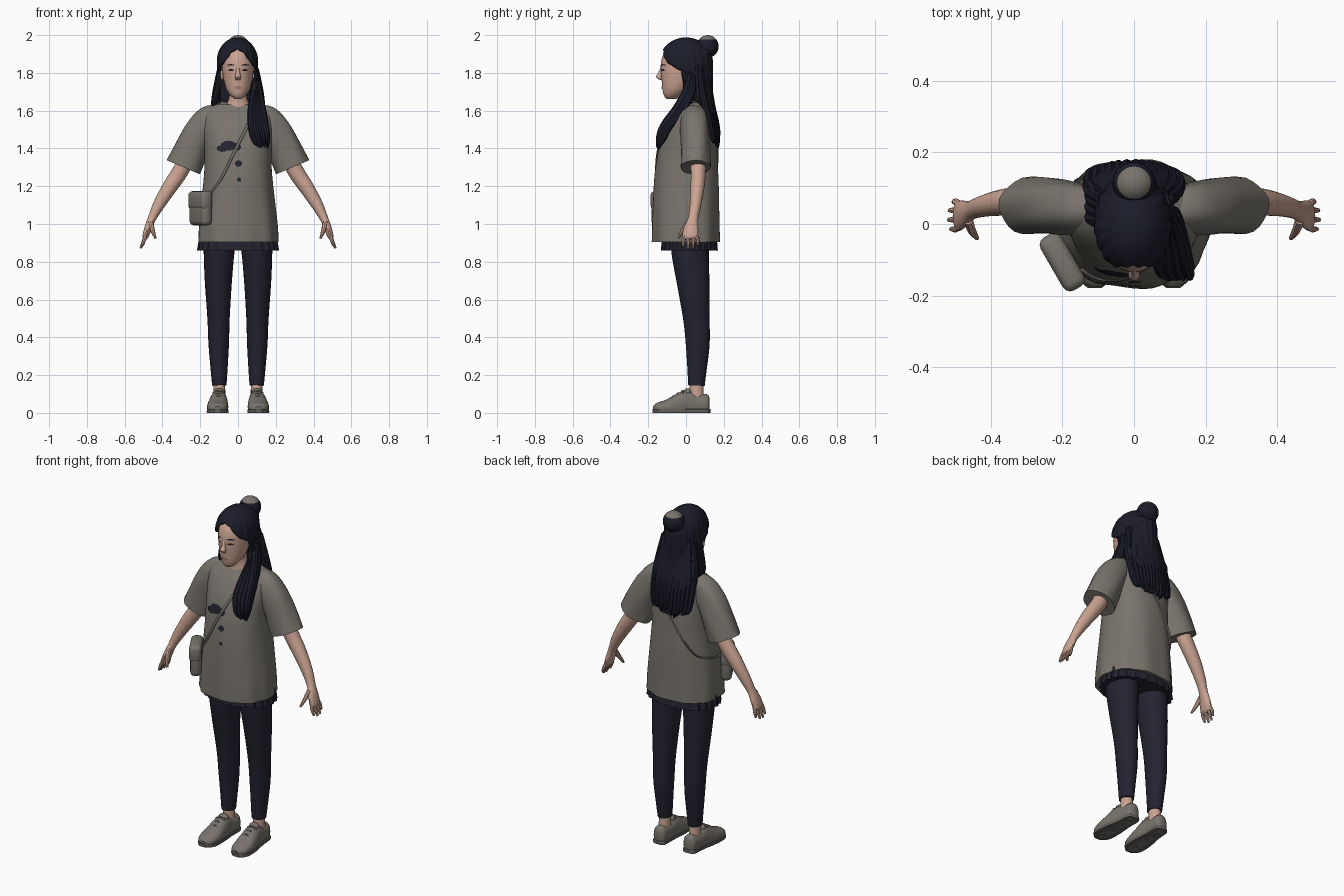
import bpy, bmesh, math, random
from mathutils import Vector, Matrix

if "Cube" in bpy.data.objects:
    bpy.data.objects.remove(bpy.data.objects["Cube"])

random.seed(4)
X, Y, Z = Vector((1, 0, 0)), Vector((0, 1, 0)), Vector((0, 0, 1))


def material(name, rgb):
    m = bpy.data.materials.new(name)
    m.diffuse_color = (*rgb, 1)
    m.use_nodes = True
    m.node_tree.nodes["Principled BSDF"].inputs["Base Color"].default_value = m.diffuse_color
    return m


GRAY = material("warm gray cloth", (0.19, 0.175, 0.15))
SOLE = material("dark gray rubber", (0.12, 0.11, 0.10))
SKIN = material("skin", (0.60, 0.37, 0.29))
LIPS = material("lips", (0.42, 0.19, 0.16))
HAIR = material("black hair", (0.011, 0.012, 0.022))
NAVY = material("dark navy cloth", (0.017, 0.017, 0.030))


def finish(name, bm, mats, mirror=False):
    bmesh.ops.recalc_face_normals(bm, faces=bm.faces[:])
    me = bpy.data.meshes.new(name)
    bm.to_mesh(me)
    bm.free()
    for m in mats:
        me.materials.append(m)
    ob = bpy.data.objects.new(name, me)
    bpy.context.collection.objects.link(ob)
    if mirror:
        ob.modifiers.new("mirror", 'MIRROR').use_mirror_merge = False
    return ob


def dense(secs, k=4):
    """Catmull-Rom resampling of (x, y, z, ru, rv) sections."""
    out = []
    for i in range(len(secs) - 1):
        p = [secs[max(0, min(len(secs) - 1, i + d))] for d in (-1, 0, 1, 2)]
        for j in range(k):
            t = j / k
            out.append(tuple(
                0.5 * (2 * b + (c - a) * t + (2 * a - 5 * b + 4 * c - d) * t * t
                       + (3 * b - a - 3 * c + d) * t ** 3) for a, b, c, d in zip(*p)))
    return out + [tuple(secs[-1])]


def tube(name, secs, mat, n=16, ref=Y, e=2.0, k=4, level=False, fold=None,
         floor=False, mirror=False, bm=None):
    """Skin through elliptical sections; level keeps every ring horizontal."""
    own = bm is None
    bm = bm or bmesh.new()
    secs = dense(secs, k) if k > 1 else secs
    pts = [Vector(s[:3]) for s in secs]
    rings = []
    for i, s in enumerate(secs):
        t = Z if level else (pts[min(i + 1, len(pts) - 1)] - pts[max(i - 1, 0)]).normalized()
        u = ref.cross(t).normalized()
        v = t.cross(u)
        ring = []
        for j in range(n):
            a = 2 * math.pi * j / n
            c, d = math.cos(a), math.sin(a)
            f = fold(a, s[2]) if fold else 1
            p = pts[i] + u * (max(s[3], .001) * f * math.copysign(abs(c) ** (2 / e), c)) \
                + v * (max(s[4], .001) * f * math.copysign(abs(d) ** (2 / e), d))
            if floor:
                p.z = max(p.z, 0)
            ring.append(bm.verts.new(p))
        rings.append(ring)
    for r, q in zip(rings, rings[1:]):
        for j in range(n):
            bm.faces.new((r[j], r[(j + 1) % n], q[(j + 1) % n], q[j]))
    bm.faces.new(rings[0])
    bm.faces.new(rings[-1])
    return finish(name, bm, [mat], mirror) if own else None


def surface_y(secs, e, x, z, side):
    """Depth of a level skin at (x, z), on its front (-1) or back (+1)."""
    for a, b in zip(secs, secs[1:]):
        if min(a[2], b[2]) <= z <= max(a[2], b[2]):
            t = (z - a[2]) / (b[2] - a[2])
            s = [p + (q - p) * t for p, q in zip(a, b)]
            return s[1] + side * s[4] * max(0, 1 - abs((x - s[0]) / s[3]) ** e) ** (1 / e)
    return 0


def plates(name, secs, e, spots, mat, lift=0.004, mirror=False):
    """Thin oval patches lying on the front of a level skin."""
    bm = bmesh.new()
    for x, z, rx, rz in spots:
        rows = []
        for f in (0.0, 0.5, 1.0):
            rows.append([])
            for j in range(16):
                a = math.pi * j / 8
                px, pz = x + f * rx * math.cos(a), z + f * rz * math.sin(a)
                rows[-1].append(bm.verts.new((px, surface_y(secs, e, px, pz, -1) - lift, pz)))
        for r, q in zip(rows, rows[1:]):
            for j in range(16):
                bm.faces.new((r[j], r[(j + 1) % 16], q[(j + 1) % 16], q[j]))
    bmesh.ops.remove_doubles(bm, verts=bm.verts[:], dist=1e-5)
    return finish(name, bm, [mat], mirror)


def ball(name, loc, size, mat, mirror=False, extra=()):
    bm = bmesh.new()
    bmesh.ops.create_uvsphere(bm, u_segments=24, v_segments=14, radius=1,
                              matrix=Matrix.Translation(loc) @ Matrix.Diagonal((*size, 1)))
    return finish(name, bm, [mat, *extra], mirror)


# Head, neck and face
head = [(0, -.075, 1.663, .018, .028), (0, -.07, 1.68, .04, .047), (0, -.055, 1.71, .06, .069),
        (0, -.04, 1.75, .073, .088), (0, -.025, 1.80, .082, .108), (0, -.015, 1.85, .086, .118),
        (0, -.005, 1.90, .08, .113), (0, 0, 1.945, .055, .08), (0, 0, 1.965, .02, .03)]
tube("head", head, SKIN, n=32, level=True)
head = dense(head)
tube("neck", [(0, .02, 1.59, .085, .06), (0, .018, 1.63, .062, .052), (0, .008, 1.68, .046, .045),
              (0, 0, 1.75, .046, .05)], SKIN, n=24, level=True)
tube("nose", [(0, -.126, 1.835, .008, .006), (0, -.135, 1.80, .011, .012),
              (0, -.142, 1.778, .016, .016), (0, -.13, 1.762, .012, .008)], SKIN, level=True)
ball("ear", (.084, .0, 1.79), (.01, .02, .03), SKIN, True)
plates("eye", head, 2, [(.036, 1.815, .016, .005)], HAIR, .002, True)
plates("eyebrow", head, 2, [(.038, 1.842, .021, .004)], HAIR, .002, True)
plates("mouth", head, 2, [(0, 1.722, .024, .008)], LIPS, .004)
tube("earring", [(.088, -.012, 1.765, .003, .003), (.09, -.014, 1.69, .004, .004)], SOLE,
     n=6, k=1, mirror=True)

# Shirt body with hem folds and a neckline that dips at the front
shirt = [(0, 0, .905, .211, .179), (0, 0, 1.0, .207, .177), (0, .002, 1.2, .186, .172),
         (0, .004, 1.3, .178, .165), (0, .01, 1.4, .178, .154), (0, .02, 1.5, .186, .131),
         (0, .034, 1.58, .183, .10), (0, .042, 1.625, .14, .073), (0, .035, 1.645, .085, .06)]
E = 2.3
body = tube("shirt_body", shirt, GRAY, n=64, e=E, level=True,
            fold=lambda a, z: 1 + .02 * max(0, (1.35 - z) / .45) * math.sin(9 * a + 2 * z))
for v in body.data.vertices:
    if v.co.z > 1.635:
        v.co.z += .3 * (v.co.y - .035)
shirt = dense(shirt)
tube("shirt_sleeve", [(.09, .042, 1.585, .045, .05), (.15, .044, 1.56, .07, .068),
                      (.20, .046, 1.49, .085, .076), (.245, .05, 1.40, .09, .078),
                      (.288, .05, 1.30, .096, .08)], GRAY, n=24, mirror=True,
     fold=lambda a, z: 1 + .03 * math.sin(5 * a + 14 * z))
plates("shirt_print", shirt, E, [(-.083, 1.40, .03, .018), (-.05, 1.415, .042, .026),
                                 (-.008, 1.408, .024, .02), (.002, 1.32, .019, .017),
                                 (.006, 1.235, .011, .011)], NAVY)

# Arms and hands
tube("arm", [(.25, .06, 1.39, .045, .045), (.305, .065, 1.28, .043, .04), (.365, .06, 1.19, .039, .037),
             (.42, .05, 1.10, .031, .03), (.455, .038, 1.03, .022, .027), (.475, .028, .98, .02, .038),
             (.49, .022, .935, .016, .042), (.495, .022, .92, .008, .034)], SKIN, n=18, mirror=True)
bm = bmesh.new()
for y, x, z in ((.062, .503, .888), (.038, .514, .874), (.012, .516, .872), (-.014, .51, .882)):
    tube("", [(.485, .022 + (y - .022) * .75, .95, .01, .01), (.497, y, .915, .01, .0095),
              (x, y, z, .006, .006)], SKIN, n=8, bm=bm)
tube("", [(.462, .01, 1.01, .014, .014), (.452, -.018, .965, .012, .012),
          (.437, -.04, .925, .006, .006)], SKIN, n=8, bm=bm)
finish("fingers", bm, [SKIN], True)

# Pleated skirt hem, leggings, ankles
tube("skirt", [(0, .018, .86, .212, .147), (0, .018, .95, .198, .14)], NAVY, n=96, k=1, level=True,
     e=2.2, fold=lambda a, z: 1 + (.025 if round(a * 48 / math.pi) % 4 < 2 else -.015))
tube("legging", [(.093, .03, .96, .09, .105), (.1, .022, .86, .082, .10), (.104, .037, .70, .072, .087),
                 (.103, .055, .50, .059, .07), (.102, .062, .36, .054, .063),
                 (.1, .058, .22, .044, .05), (.099, .055, .145, .038, .044)], NAVY, n=24, mirror=True)
tube("ankle", [(.099, .055, .17, .031, .035), (.099, .057, .08, .032, .038)], SKIN, k=1, mirror=True)

# Shoes: upper, sole, tongue and laces
tube("shoe_upper", [(.098, .125, .045, .018, .032), (.098, .11, .045, .036, .054),
                    (.1, .05, .045, .041, .056), (.102, 0, .05, .046, .068),
                    (.105, -.05, .04, .053, .055), (.108, -.1, .03, .056, .04),
                    (.109, -.15, .023, .046, .03), (.109, -.174, .02, .018, .014)],
     GRAY, n=24, ref=Z, e=2.3, floor=True, mirror=True)
tube("shoe_sole", [(.098, .128, .008, .018, .012), (.098, .11, .008, .04, .014),
                   (.101, .03, .008, .045, .014), (.106, -.06, .008, .057, .014),
                   (.109, -.14, .008, .054, .014), (.109, -.178, .008, .02, .012)],
     SOLE, n=16, ref=Z, e=4, floor=True, mirror=True)
ball("shoe_tongue", (.101, .008, .108), (.03, .022, .022), GRAY, True)
bm = bmesh.new()
for y, z in ((-.015, .117), (-.04, .103), (-.065, .088)):
    tube("", [(.075, y, z - .012, .005, .006), (.104, y - .004, z, .005, .006),
              (.132, y, z - .012, .005, .006)], GRAY, n=8, bm=bm)
finish("shoe_laces", bm, [GRAY], True)


# Shoulder bag: rounded pouch, flap and strap
def rounded_box(name, loc, size, bevel, mat):
    bm = bmesh.new()
    bmesh.ops.create_cube(bm, size=1, matrix=Matrix.Diagonal((*size, 1)))
    bmesh.ops.bevel(bm, geom=bm.edges[:], offset=bevel, segments=3, affect='EDGES', profile=.5)
    bm.transform(Matrix.Translation(loc) @ Matrix.Rotation(math.radians(-60), 4, 'Z'))
    return finish(name, bm, [mat])


rounded_box("bag_pouch", (-.198, -.105, 1.08), (.165, .06, .175), .024, GRAY)
rounded_box("bag_flap", (-.2, -.106, 1.125), (.17, .068, .10), .024, GRAY)
front = [(-.145, 1.16), (-.09, 1.24), (-.04, 1.34), (0, 1.42), (.04, 1.50), (.075, 1.57), (.095, 1.61)]
back = [(.10, 1.61), (.07, 1.54), (.02, 1.44), (-.04, 1.35), (-.10, 1.26), (-.155, 1.18)]
tube("bag_strap", [(x, surface_y(shirt, E, x, z, -1) - .004, z, .004, .008) for x, z in front]
     + [(.1, .042, 1.648, .004, .008)]
     + [(x, surface_y(shirt, E, x, z, 1) + .004, z, .004, .008) for x, z in back]
     + [(-.2, .03, 1.15, .004, .008), (-.215, -.04, 1.15, .004, .008)], GRAY, n=8, ref=X)

# Hair cap: parted at the front, long behind the ears
EDGE = [(0, 1.93), (20, 1.915), (45, 1.855), (75, 1.815), (92, 1.80), (102, 1.63), (181, 1.62)]


def hair_edge(d):
    for (a, p), (b, q) in zip(EDGE, EDGE[1:]):
        if a <= d <= b:
            return p + (q - p) * (d - a) / (b - a)


bm = bmesh.new()
N, M, MID, H = 96, 16, 1.86, .128
cols = []
for i in range(N):
    a = 2 * math.pi * i / N
    low = hair_edge(min(math.degrees(a), 360 - math.degrees(a)))
    top = math.acos((low - MID) / H) if low > MID else math.pi / 2 + (MID - low) / H
    col = []
    for j in range(M + 1):
        q = top * j / M
        z, r = (MID + H * math.cos(q), math.sin(q)) if q < math.pi / 2 else (MID - H * (q - math.pi / 2), 1)
        r *= 1 + .018 * math.sin(19 * a + 9 * z) * min(1, q)
        col.append(bm.verts.new((-.003 + .108 * r * math.sin(a), -.14 * r * math.cos(a), z)))
    cols.append(col)
for i in range(N):
    c, d = cols[i], cols[(i + 1) % N]
    for j in range(M):
        bm.faces.new((c[j], c[j + 1], d[j + 1], d[j]))
bmesh.ops.remove_doubles(bm, verts=bm.verts[:], dist=1e-5)
cap = finish("hair_cap", bm, [HAIR])
sol = cap.modifiers.new("thickness", 'SOLIDIFY')
sol.thickness, sol.offset = .012, -1

# Long back hair and its locks
tube("hair_back", [(0, .06, 1.84, .10, .06), (0, .075, 1.74, .113, .06), (0, .09, 1.65, .132, .06),
                   (0, .12, 1.56, .125, .045), (0, .14, 1.48, .105, .032), (0, .155, 1.41, .06, .018)],
     HAIR, n=48, level=True, fold=lambda a, z: 1 + .03 * math.sin(17 * a + 8 * z))
bm = bmesh.new()
for i in range(13):
    x = -.114 + .019 * i
    y, r = -2.6 * x * x, random.uniform(-.02, .02)
    tube("", [(x * .85, .105 + y, 1.82, .014, .014), (x * 1.08, .125 + y, 1.67, .017, .018),
              (x * 1.1, .155 + y, 1.55, .017, .018), (x + r * .3, .168 + y * .7, 1.46 + r, .014, .014),
              (x * .75 + r * .5, .17 + y * .3, 1.39 + abs(x) * .5 + r, .002, .002)], HAIR, n=8, bm=bm)
finish("back_locks", bm, [HAIR])

# Front lock over one shoulder, short locks on the other
bm = bmesh.new()
for i in range(8):
    s, r = (i % 4 - 1.5) / 1.5, random.uniform(-.03, .03)
    d = .025 * (i // 4)
    tube("", [(.092, .01 + .02 * s, 1.81, .014, .016), (.098 + .012 * s, .005 + d, 1.71, .018, .022),
              (.10 + .028 * s, -.045 + d, 1.61, .02, .026), (.108 + .038 * s, -.115 + d, 1.52, .018, .022),
              (.122 + .034 * s, -.142 + d * .6, 1.45 + r * .5, .013, .016),
              (.135 + .02 * s, -.155 + d * .5, 1.385 + abs(r), .002, .002)], HAIR, n=8, bm=bm)
for i in range(4):
    tube("", [(-.094, .01 + .02 * i, 1.81, .014, .016), (-.112, .012 + .025 * i, 1.70, .017, .02),
              (-.125, .02 + .03 * i, 1.64, .014, .016), (-.12, .03 + .03 * i, 1.60, .003, .003)],
         HAIR, n=8, bm=bm)
finish("side_locks", bm, [HAIR])

# Bun with a gray top
bun = ball("hair_bun", (0, .115, 1.94), (.06, .058, .06), HAIR, extra=(GRAY,))
for p in bun.data.polygons:
    p.material_index = int(p.normal.z > .68)
tube("bun_wrap", [(0, .085, 1.90, .07, .055), (0, .10, 1.925, .058, .052)], HAIR, n=24, level=True)

for ob in bpy.context.collection.objects:
    ob.select_set(True)
    bpy.context.view_layer.objects.active = ob
bpy.ops.object.shade_smooth_by_angle(angle=math.radians(35))
